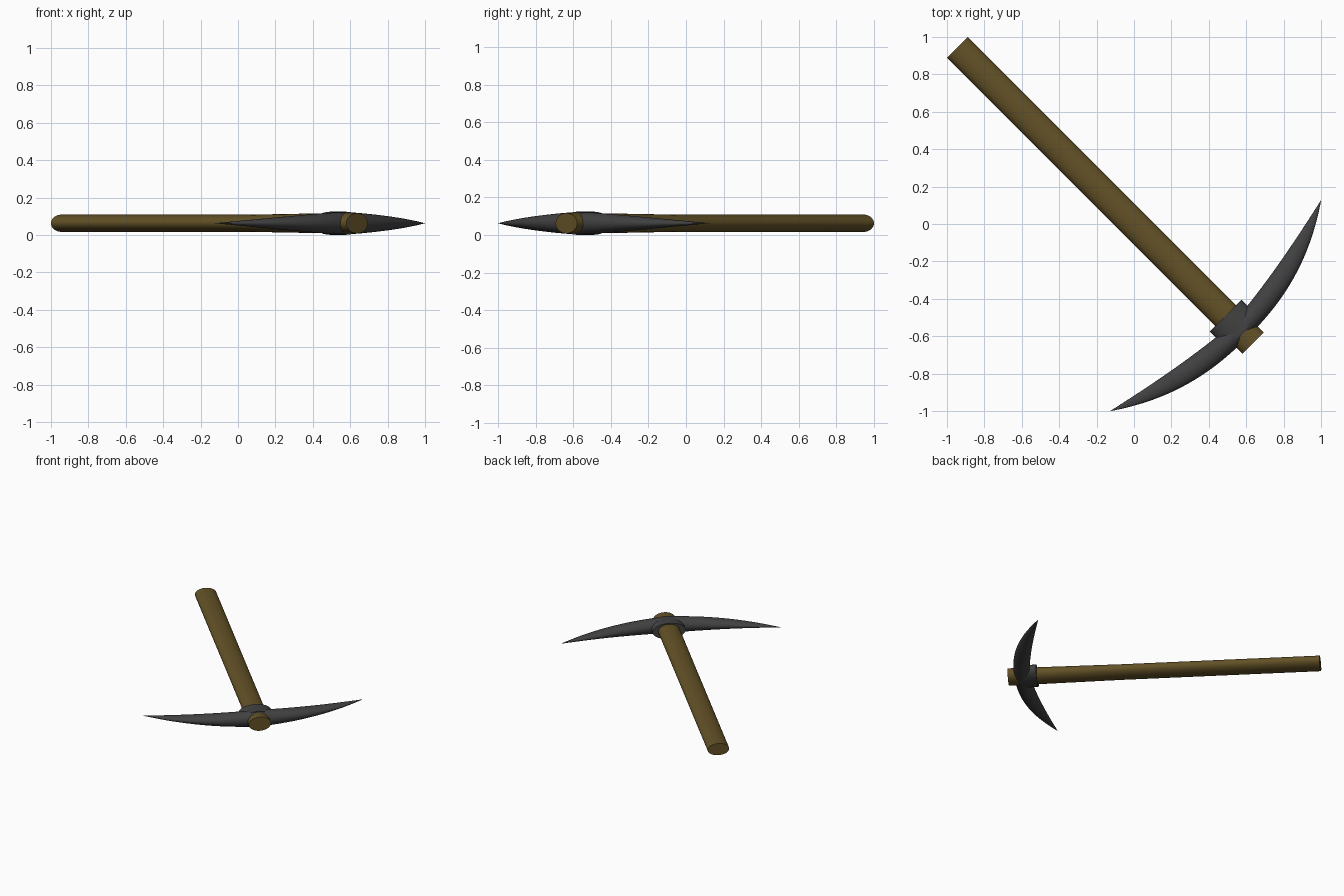
import bpy, math
from mathutils import Vector

cube = bpy.data.objects.get("Cube")
if cube:
    bpy.data.objects.remove(cube, do_unlink=True)

MID_Z = 0.0625
SIDES = 32
# Tool frame: ALONG runs down the handle to the head, ACROSS to the left point
ALONG = Vector((1, -1, 0)).normalized()
ACROSS = Vector((1, 1, 0)).normalized()
UP = Vector((0, 0, 1))


def make_material(name, color):
    mat = bpy.data.materials.new(name)
    mat.use_nodes = True
    mat.diffuse_color = (*color, 1)
    bsdf = mat.node_tree.nodes["Principled BSDF"]
    bsdf.inputs["Base Color"].default_value = (*color, 1)
    bsdf.inputs["Roughness"].default_value = 0.8
    return mat


def loft(name, rings, side_axis, mat):
    """Skin elliptical rings given as (centre, half width, half height)."""
    verts, faces = [], []
    for centre, width, height in rings:
        for i in range(SIDES):
            a = math.tau * i / SIDES
            verts.append(centre + side_axis * width * math.cos(a)
                         + UP * (height * math.sin(a) + MID_Z))
    for r in range(len(rings) - 1):
        for i in range(SIDES):
            j = (i + 1) % SIDES
            a, b = r * SIDES, (r + 1) * SIDES
            faces.append((a + i, a + j, b + j, b + i))
    faces.append(tuple(reversed(range(SIDES))))
    faces.append(tuple(range(len(verts) - SIDES, len(verts))))
    mesh = bpy.data.meshes.new(name)
    mesh.from_pydata(verts, [], faces)
    mesh.materials.append(mat)
    obj = bpy.data.objects.new(name, mesh)
    bpy.context.collection.objects.link(obj)
    # Consistent outward normals, smooth sides and crisp ends
    bpy.ops.object.select_all(action="DESELECT")
    obj.select_set(True)
    bpy.context.view_layer.objects.active = obj
    bpy.ops.object.mode_set(mode="EDIT")
    bpy.ops.mesh.select_all(action="SELECT")
    bpy.ops.mesh.normals_make_consistent(inside=False)
    bpy.ops.object.mode_set(mode="OBJECT")
    bpy.ops.object.shade_smooth_by_angle(angle=math.radians(40))
    return obj


wood = make_material("brown wood", (0.125, 0.083, 0.02))
iron = make_material("dark iron", (0.053, 0.053, 0.055))

# Handle: oval shaft that thickens toward the head and pokes through it
shaft = [(-1.336, 0.078, 0.046), (0.1, 0.078, 0.046),
         (0.7, 0.078, 0.054), (0.9, 0.081, 0.054)]
loft("handle", [(ALONG * s, w, h) for s, w, h in shaft], ACROSS, wood)

# Collar: oval sleeve around the shaft
loft("collar", [(ALONG * s, 0.12, 0.0615) for s in (0.693, 0.82)], ACROSS, iron)

# Pick head: curved bar tapering to a point on both sides
REACH, STEPS = 0.795, 16
head = []
for k in range(-STEPS, STEPS + 1):
    u = min(abs(k) / STEPS, 0.998)
    outer = 0.857 - 0.238 * u ** 2.3
    inner = 0.747 - 0.13 * u ** 1.4
    centre = ALONG * (outer + inner) / 2 + ACROSS * REACH * k / STEPS
    head.append((centre, max((outer - inner) / 2, 0.001), 0.06 * (1 - u ** 1.3)))
loft("pick_head", head, ALONG, iron)
